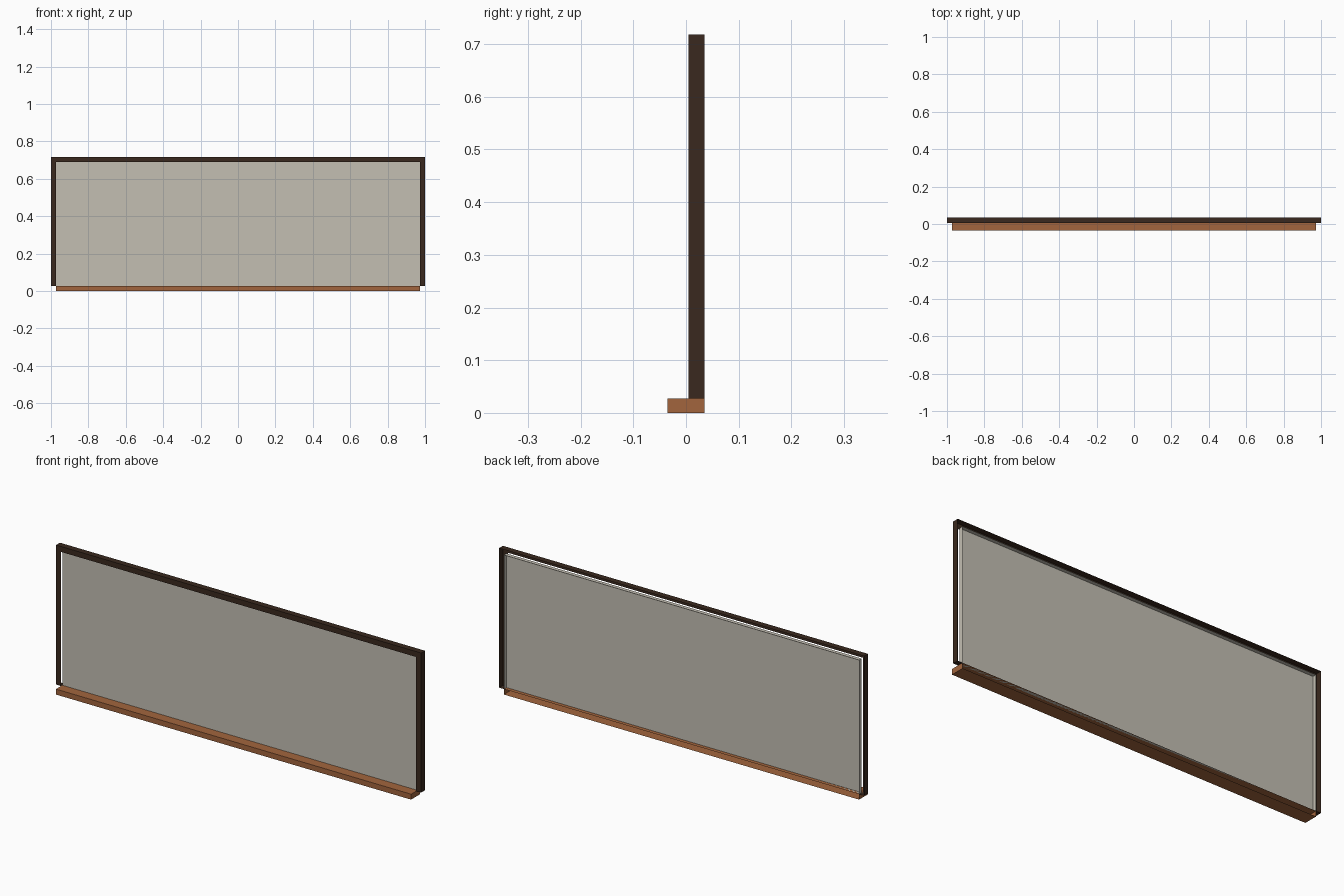
import bpy, bmesh

if "Cube" in bpy.data.objects:
    bpy.data.objects.remove(bpy.data.objects["Cube"])

W, H, T = 1.0, 0.718, 0.027      # half width, height, bar thickness
FRONT, BACK = 0.005, 0.035       # frame depth range
GLASS = 0.015                    # front of the recessed pane
IN = W - T


def material(name, rgba):
    m = bpy.data.materials.new(name)
    m.diffuse_color = rgba
    m.use_nodes = True
    m.node_tree.nodes["Principled BSDF"].inputs["Base Color"].default_value = m.diffuse_color
    return m


def shell(name, outline, y0, y1, mat, skip=()):
    """Extrude an x-z outline from y0 to y1, open at the back.
    skip lists the outline edges that get no side wall."""
    bm = bmesh.new()
    front = [bm.verts.new((x, y0, z)) for x, z in outline]
    back = [bm.verts.new((x, y1, z)) for x, z in outline]
    bm.faces.new(front)
    n = len(outline)
    for i in range(n):
        if i not in skip:
            j = (i + 1) % n
            bm.faces.new((front[j], front[i], back[i], back[j]))
    bmesh.ops.delete(bm, geom=[v for v in bm.verts if not v.link_faces],
                     context='VERTS')
    me = bpy.data.meshes.new(name)
    bm.to_mesh(me)
    bm.free()
    me.materials.append(mat)
    ob = bpy.data.objects.new(name, me)
    bpy.context.collection.objects.link(ob)
    return ob


def rect(x, z0, z1):
    return [(-x, z0), (x, z0), (x, z1), (-x, z1)]


dark = material("dark_wood", (0.042, 0.022, 0.013, 1))
brown = material("brown_wood", (0.36, 0.13, 0.047, 1))
glass = material("glass", (0.55, 0.52, 0.45, 0.5))

# Sill: full-depth bar between the posts
shell("sill", rect(IN, 0, T), -BACK, BACK, brown)

# Frame: two posts and top rail as one hollow channel (inner walls are the pane's)
shell("frame", [(-W, T), (-IN, T), (-IN, H - T), (IN, H - T),
                (IN, T), (W, T), (W, H), (-W, H)],
      FRONT, BACK, dark, skip=(1, 2, 3))

# Glass pane with its rim, set back inside the opening
shell("glass_pane", rect(IN, T, H - T), GLASS, BACK, glass)
